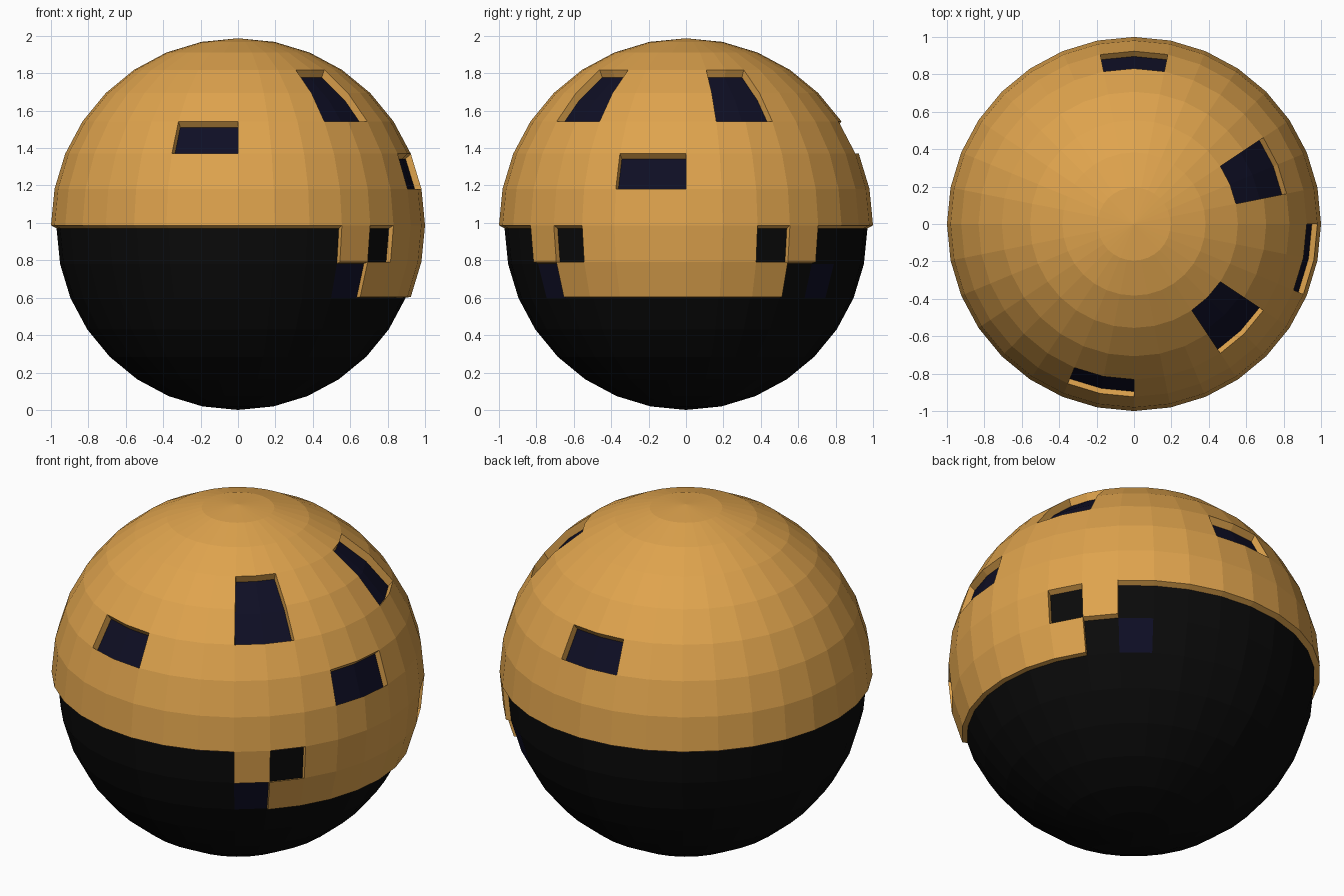
import bpy, bmesh, math
from mathutils import Vector

if "Cube" in bpy.data.objects:
    bpy.data.objects.remove(bpy.data.objects["Cube"])

STEP = 360 / 32                      # angular size of one sphere face
IN_R, IN_Z = 0.97, 0.97              # inner ball
OUT_R, OUT_Z = 1.0, 0.987            # outer shell


def material(name, rgb):
    m = bpy.data.materials.new(name)
    m.diffuse_color = (*rgb, 1)
    m.use_nodes = True
    m.node_tree.nodes["Principled BSDF"].inputs["Base Color"].default_value = m.diffuse_color
    return m


ochre = material("ochre", (0.74, 0.37, 0.075))
black = material("black", (0.003, 0.003, 0.003))
navy = material("dark navy", (0.0045, 0.0045, 0.018))


def unit_sphere():
    bm = bmesh.new()
    bmesh.ops.create_uvsphere(bm, u_segments=32, v_segments=16, radius=1)
    return bm


def cell(face):
    """Column (from +x, -16..15) and row (0 = just above the equator)."""
    c = face.calc_center_median()
    col = math.floor(math.degrees(math.atan2(c.y, c.x)) / STEP)
    zs = [v.co.z for v in face.verts]
    mid = (math.asin(max(-1, min(1, min(zs)))) + math.asin(max(-1, min(1, max(zs))))) / 2
    return col, math.floor(math.degrees(mid) / STEP)


def finish(bm, name, mats):
    me = bpy.data.meshes.new(name)
    bm.to_mesh(me)
    bm.free()
    for m in mats:
        me.materials.append(m)
    ob = bpy.data.objects.new(name, me)
    bpy.context.collection.objects.link(ob)
    return ob


# Window openings: column range, row range
WINDOWS = [
    (-10, -8, 2, 3),   # front
    (7, 9, 2, 3),      # back
    (-2, 0, 1, 2),     # right
    (1, 3, 3, 5),      # upper back right
    (-5, -3, 3, 5),    # upper front right
]


def in_shell(col, row):
    if row >= 0:
        return not any(a <= col < b and r <= row < s for a, b, r, s in WINDOWS)
    if row == -1:      # stepped flap below the equator, with two square holes
        return -5 <= col < 4 and col not in (-4, 2)
    return row == -2 and -4 <= col < 3


# Inner ball: navy behind the windows and on two small squares, black below
bm = unit_sphere()
for f in bm.faces:
    col, row = cell(f)
    f.material_index = 1 if row >= 0 or (col, row) in ((-5, -2), (4, -2)) else 0
for v in bm.verts:
    v.co = v.co * IN_R + Vector((0, 0, IN_Z))
finish(bm, "inner_ball", [black, navy])

# Outer shell: kept faces plus walls reaching in to the ball
bm = unit_sphere()
drop = [f for f in bm.faces if not in_shell(*cell(f))]
bmesh.ops.delete(bm, geom=drop, context='FACES')
rim = [e for e in bm.edges if e.is_boundary]
new = bmesh.ops.extrude_edge_only(bm, edges=rim)["geom"]
inner = {g for g in new if isinstance(g, bmesh.types.BMVert)}
for v in bm.verts:
    if v in inner:
        v.co = v.co * (IN_R - 0.002) + Vector((0, 0, IN_Z))
    else:
        v.co = v.co * OUT_R + Vector((0, 0, OUT_Z))
bmesh.ops.recalc_face_normals(bm, faces=bm.faces)
finish(bm, "outer_shell", [ochre])
